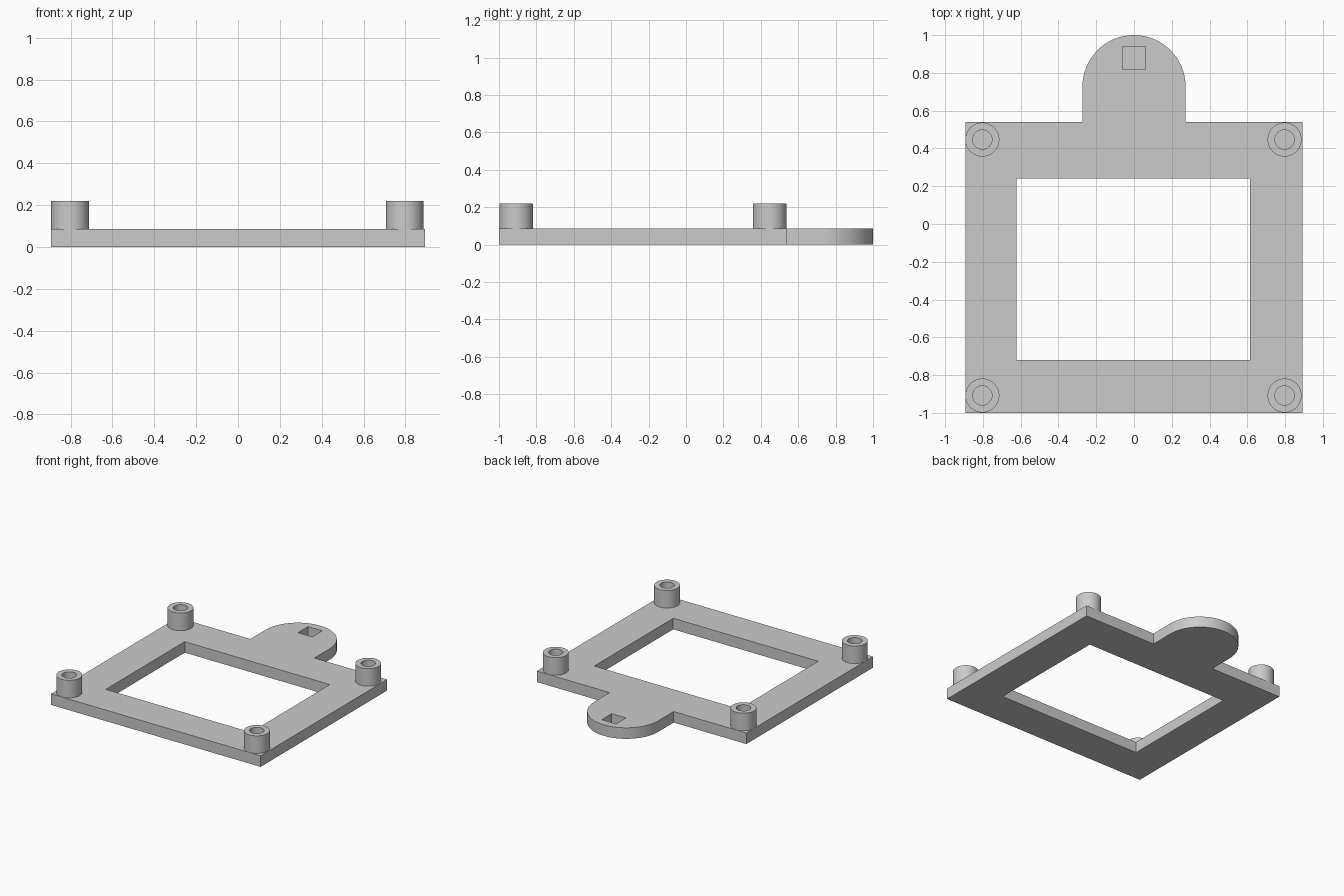
import bpy
import bmesh
from math import cos, sin, pi, radians
from mathutils import Vector

PLATE = 0.085      # plate thickness
POST_TOP = 0.22    # top of the standoffs
HALF_W = 0.893     # half width of the frame
BACK = 0.54        # back edge of the frame
TAB_R = 0.273      # half width and end radius of the tab

cube = bpy.data.objects.get("Cube")
if cube:
    bpy.data.objects.remove(cube, do_unlink=True)

grey = bpy.data.materials.new("light grey plastic")
grey.use_nodes = True
colour = (0.6, 0.6, 0.6, 1)
grey.diffuse_color = colour
grey.node_tree.nodes["Principled BSDF"].inputs["Base Color"].default_value = colour


def finish(bm, name, location=(0, 0, 0)):
    bmesh.ops.recalc_face_normals(bm, faces=bm.faces)
    mesh = bpy.data.meshes.new(name)
    bm.to_mesh(mesh)
    bm.free()
    mesh.materials.append(grey)
    obj = bpy.data.objects.new(name, mesh)
    obj.location = location
    bpy.context.collection.objects.link(obj)
    return obj


def prism(name, outline, bottom, top):
    bm = bmesh.new()
    face = bm.faces.new([bm.verts.new((x, y, bottom)) for x, y in outline])
    result = bmesh.ops.extrude_face_region(bm, geom=[face])
    moved = [v for v in result["geom"] if isinstance(v, bmesh.types.BMVert)]
    bmesh.ops.translate(bm, verts=moved, vec=(0, 0, top - bottom))
    return finish(bm, name)


def rectangle(x0, x1, y0, y1):
    return [(x0, y0), (x1, y0), (x1, y1), (x0, y1)]


def smooth(obj):
    bpy.ops.object.select_all(action="DESELECT")
    bpy.context.view_layer.objects.active = obj
    obj.select_set(True)
    bpy.ops.object.shade_smooth_by_angle(angle=radians(30))


# Frame plate with a rounded tab at the back
steps = 48
arc = [(TAB_R * cos(pi * i / steps), 1 - TAB_R + TAB_R * sin(pi * i / steps))
       for i in range(steps + 1)]
outline = [(-HALF_W, -1), (HALF_W, -1), (HALF_W, BACK), (TAB_R, BACK)]
outline += arc + [(-TAB_R, BACK), (-HALF_W, BACK)]
plate = prism("frame_plate", outline, 0, PLATE)

# Window through the frame, and blind square pocket in the tab
cutters = [
    prism("window_cutter", rectangle(-0.623, 0.613, -0.72, 0.242), -0.1, 0.2),
    prism("pocket_cutter", rectangle(-0.061, 0.061, 0.817, 0.939), 0.015, 0.2),
]
bpy.context.view_layer.objects.active = plate
for cutter in cutters:
    cut = plate.modifiers.new(cutter.name, "BOOLEAN")
    cut.operation = "DIFFERENCE"
    cut.solver = "EXACT"
    cut.object = cutter
    bpy.ops.object.modifier_apply(modifier=cut.name)
    bpy.data.objects.remove(cutter, do_unlink=True)
smooth(plate)


# Hollow round standoffs at the corners
def standoff(name, x, y, outer=0.09, inner=0.051):
    bm = bmesh.new()
    foot = PLATE - 0.01
    profile = [(outer, foot), (outer, POST_TOP), (inner, POST_TOP), (inner, foot)]
    verts = [bm.verts.new((r, 0, z)) for r, z in profile]
    edges = [bm.edges.new((verts[i], verts[(i + 1) % 4])) for i in range(4)]
    bmesh.ops.spin(bm, geom=verts + edges, cent=Vector(), axis=(0, 0, 1),
                   angle=2 * pi, steps=64)
    bmesh.ops.remove_doubles(bm, verts=bm.verts, dist=0.0001)
    smooth(finish(bm, name, (x, y, 0)))


for side, x in (("right", -0.803), ("left", 0.797)):
    for end, y in (("front", -0.908), ("back", 0.447)):
        standoff(f"{end}_{side}_standoff", x, y)
